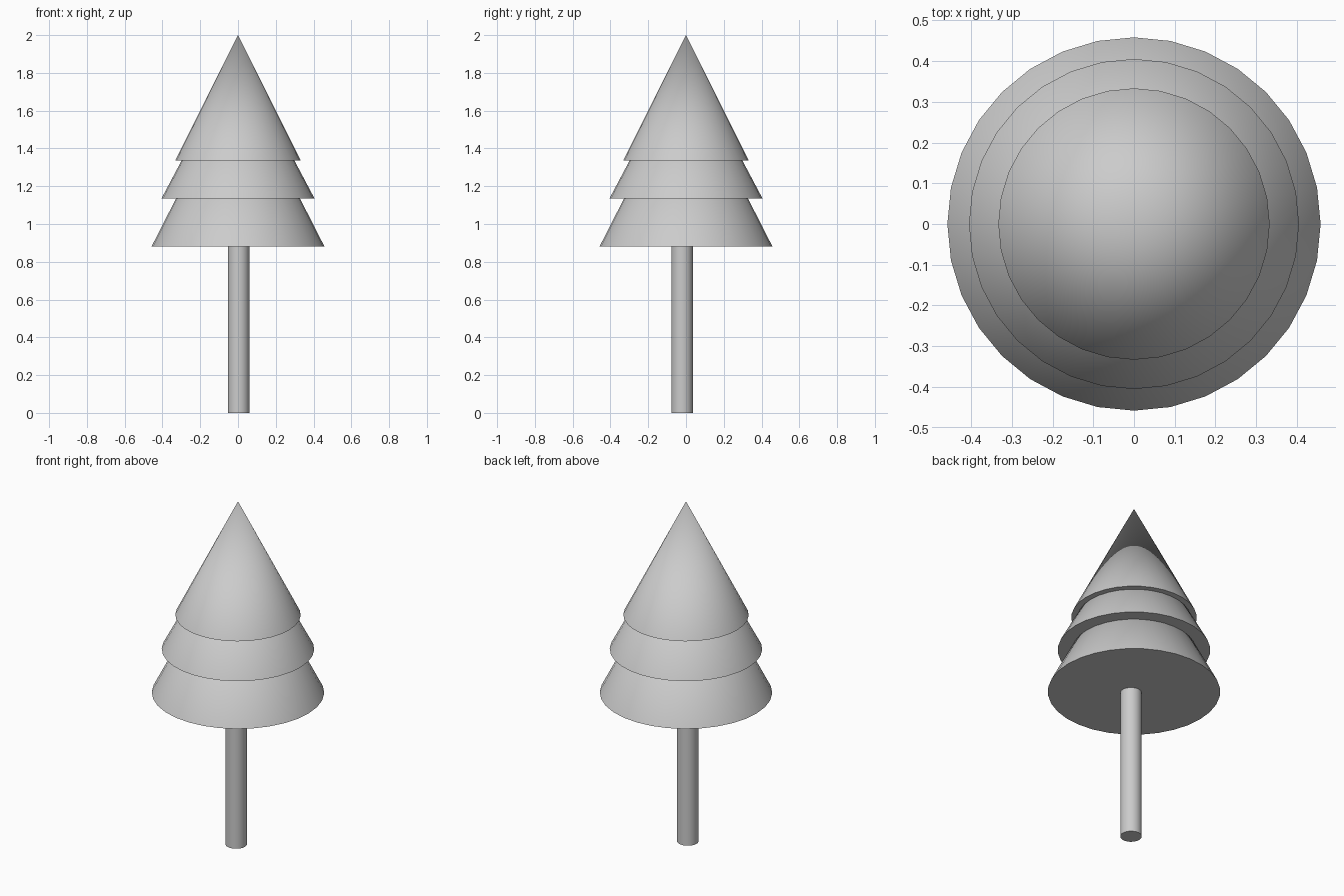
import bpy
import math

default = bpy.data.objects.get("Cube")
if default:
    bpy.data.objects.remove(default, do_unlink=True)

SIDES = 32

grey = bpy.data.materials.new("light_grey")
grey.use_nodes = True
colour = (0.6, 0.6, 0.6, 1.0)
grey.diffuse_color = colour
grey.node_tree.nodes["Principled BSDF"].inputs["Base Color"].default_value = colour


def finish(name):
    """Name, colour and smooth the part just added."""
    part = bpy.context.object
    part.name = name
    part.data.name = name
    part.data.materials.append(grey)
    bpy.ops.object.shade_smooth_by_angle(angle=math.radians(40))


def foliage(name, radius, base, tip):
    bpy.ops.mesh.primitive_cone_add(vertices=SIDES, radius1=radius, radius2=0,
                                    depth=tip - base, location=(0, 0, (base + tip) / 2))
    finish(name)


# Three overlapping cones of foliage
foliage("lower_foliage", 0.458, 0.88, 1.78)
foliage("middle_foliage", 0.405, 1.135, 1.90)
foliage("upper_foliage", 0.333, 1.335, 2.0)

# Trunk, slightly off centre and sunk into the lowest cone
trunk_top = 1.0
bpy.ops.mesh.primitive_cylinder_add(vertices=SIDES, radius=0.057, depth=trunk_top,
                                    location=(0.003, -0.021, trunk_top / 2))
finish("trunk")
